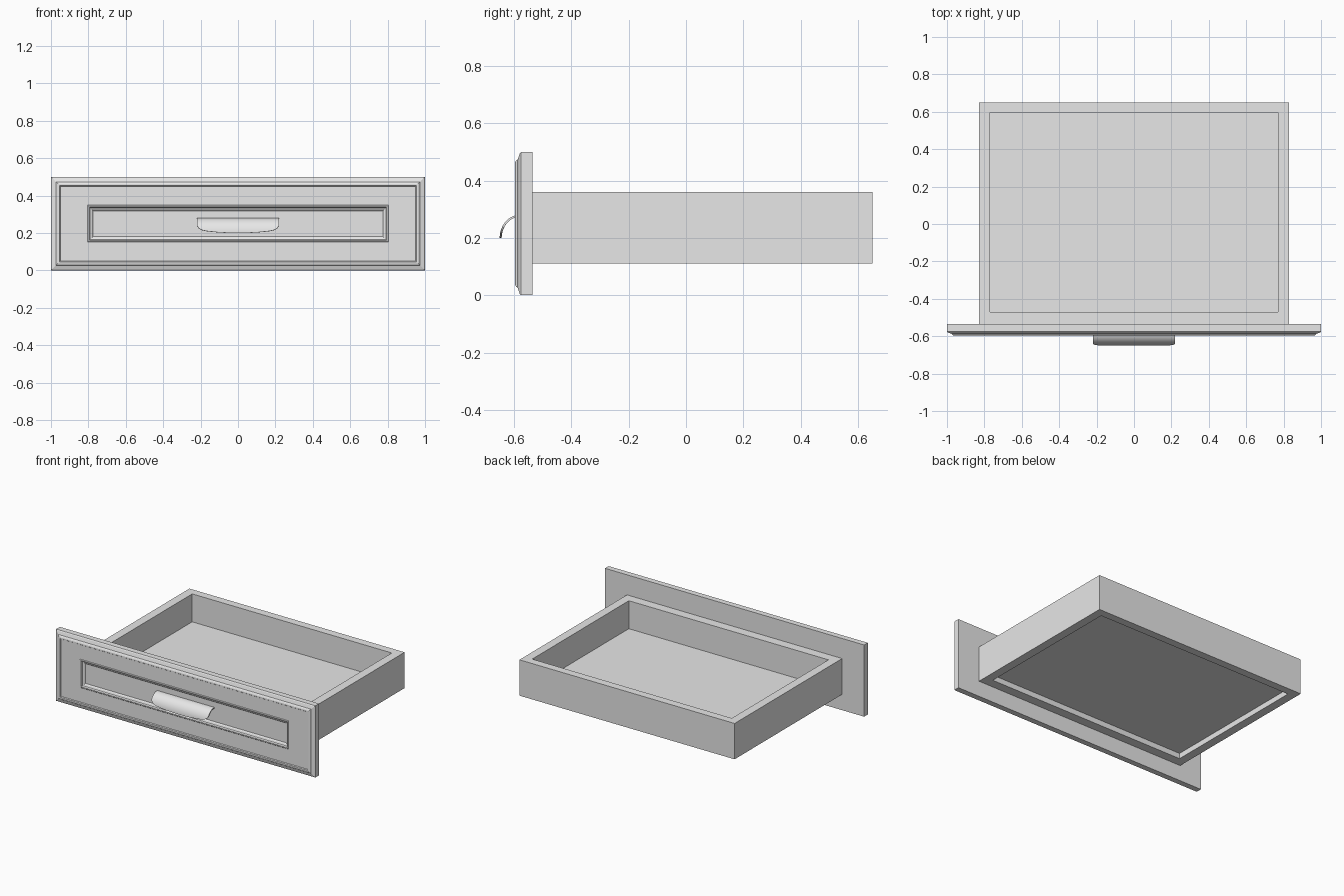
import bpy, bmesh, math
from mathutils import Vector

cube = bpy.data.objects.get("Cube")
if cube:
    bpy.data.objects.remove(cube, do_unlink=True)

# One plain grey paint for every part
grey = bpy.data.materials.new("plain_grey")
grey.use_nodes = True
grey.diffuse_color = (0.8, 0.8, 0.8, 1)
grey.node_tree.nodes["Principled BSDF"].inputs["Base Color"].default_value = grey.diffuse_color


def finish(bm, name):
    bmesh.ops.recalc_face_normals(bm, faces=bm.faces)
    mesh = bpy.data.meshes.new(name)
    bm.to_mesh(mesh)
    bm.free()
    mesh.materials.append(grey)
    obj = bpy.data.objects.new(name, mesh)
    bpy.context.scene.collection.objects.link(obj)
    return obj


def loft_rectangles(name, sections, place):
    """Bridge rectangles (half width, low, high, depth) and cap both ends."""
    bm = bmesh.new()
    rings = []
    for half, low, high, depth in sections:
        corners = [(-half, low), (half, low), (half, high), (-half, high)]
        rings.append([bm.verts.new(place(u, v, depth)) for u, v in corners])
    for a, b in zip(rings, rings[1:]):
        for i in range(4):
            j = (i + 1) % 4
            bm.faces.new((a[i], a[j], b[j], b[i]))
    bm.faces.new(rings[0])
    bm.faces.new(rings[-1])
    return finish(bm, name)


# Drawer box: floor, walls, rim and the recess underneath
outer = (0.83, -0.535, 0.65)
inner = (0.77, -0.47, 0.595)
box_sections = [(*inner, 0.165), (*inner, 0.36), (*outer, 0.36),
                (*outer, 0.11), (*inner, 0.11), (*inner, 0.148)]
loft_rectangles("drawer_box", box_sections, lambda u, v, d: (u, v, d))

# Front panel: moulded border, flat field and recessed centre panel
WIDTH, HEIGHT = 1.0, 0.5
border = [(0, -0.535), (0, -0.575), (0.005, -0.58), (0.026, -0.587),
          (0.03, -0.593), (0.038, -0.597), (0.046, -0.597),
          (0.05, -0.591), (0.057, -0.591)]
recess = [(0, -0.591), (0.004, -0.595), (0.01, -0.595), (0.014, -0.584),
          (0.024, -0.58), (0.03, -0.574), (0.036, -0.574)]
panel_sections = [(WIDTH - s, s, HEIGHT - s, y) for s, y in border]
panel_sections += [(0.805 - s, 0.151 + s, 0.349 - s, y) for s, y in recess]
loft_rectangles("front_panel", panel_sections, lambda u, v, d: (u, d, v))

# Cup handle: curved sheet with a bowed lower edge
HALF, COLUMNS, ROWS = 0.22, 40, 14
bm = bmesh.new()
grid = []
for i in range(COLUMNS + 1):
    t = -math.cos(math.pi * i / COLUMNS)
    x = HALF * t
    # Gentle bow, then tight rounded corners at both ends
    bottom = 0.2 + 0.018 * t * t + 0.024 * abs(t) ** 16
    sweep = math.acos((bottom - 0.2) / 0.08)
    column = [bm.verts.new((x, -0.572, 0.28))]
    for k in range(ROWS + 1):
        a = sweep * k / ROWS
        column.append(bm.verts.new((x, -0.58 - 0.07 * math.sin(a),
                                    0.2 + 0.08 * math.cos(a))))
    grid.append(column)
for a, b in zip(grid, grid[1:]):
    for k in range(ROWS + 1):
        bm.faces.new((a[k], b[k], b[k + 1], a[k + 1]))
handle = finish(bm, "cup_handle")
if sum((p.normal.z for p in handle.data.polygons)) < 0:
    handle.data.flip_normals()
thickness = handle.modifiers.new("Thickness", "SOLIDIFY")
thickness.thickness = 0.007
thickness.offset = -1
bpy.context.view_layer.objects.active = handle
handle.select_set(True)
bpy.ops.object.modifier_apply(modifier=thickness.name)
bpy.ops.object.shade_smooth_by_angle(angle=math.radians(35))
